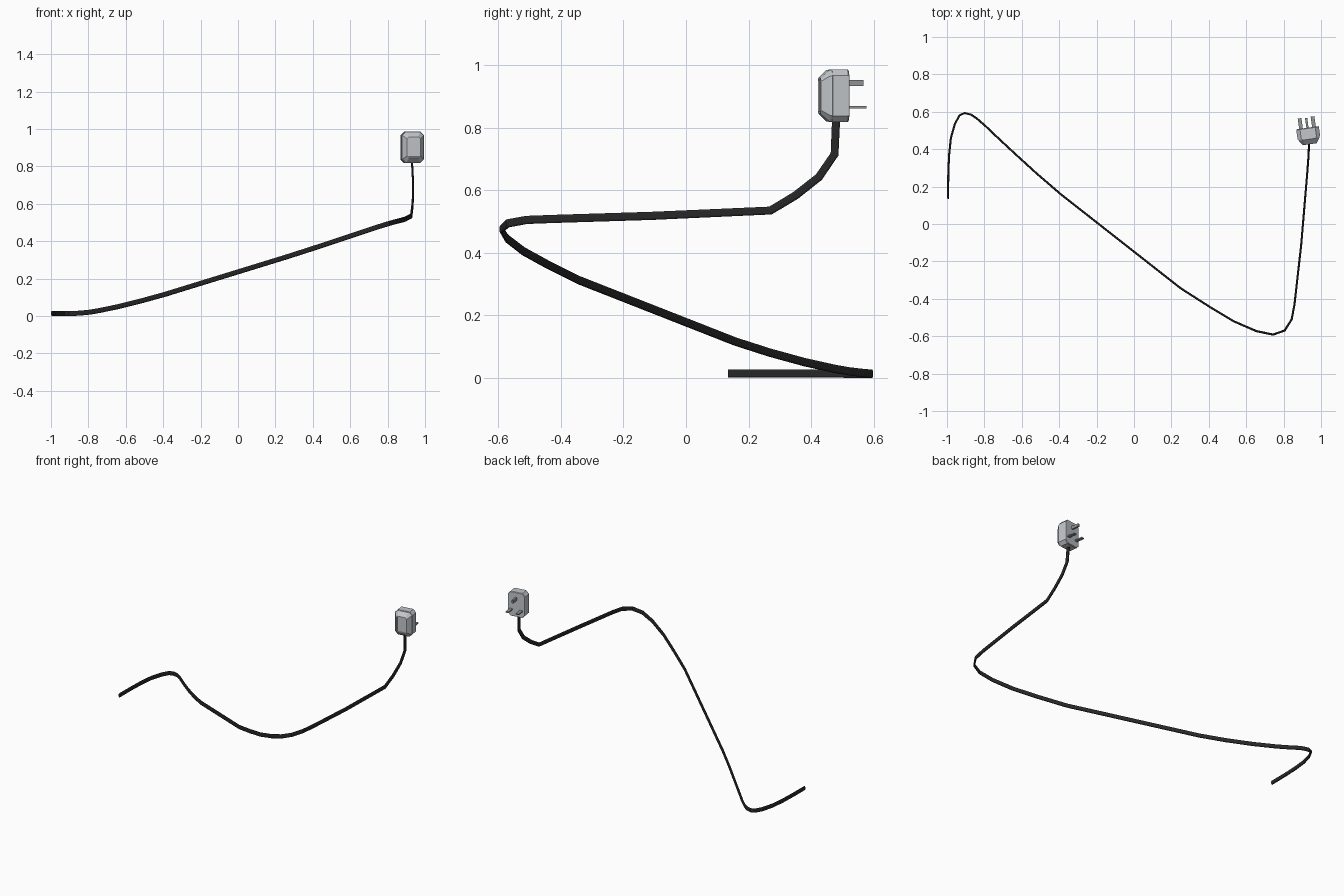
import bpy, bmesh, math
from mathutils import Vector, Matrix

if "Cube" in bpy.data.objects:
    bpy.data.objects.remove(bpy.data.objects["Cube"])


def material(name, rgb):
    m = bpy.data.materials.new(name)
    m.diffuse_color = (*rgb, 1)
    m.use_nodes = True
    m.node_tree.nodes["Principled BSDF"].inputs["Base Color"].default_value = m.diffuse_color
    return m


BLACK = material("black_rubber", (0.02, 0.02, 0.021))
GREY = material("grey_plastic", (0.54, 0.57, 0.59))
METAL = material("pin_metal", (0.29, 0.30, 0.31))


def skin(name, rings, mat, place=Matrix()):
    """Bridge equal-sized rings of points and cap both ends."""
    bm = bmesh.new()
    loops = [[bm.verts.new(place @ Vector(p)) for p in r] for r in rings]
    n = len(loops[0])
    for a, b in zip(loops, loops[1:]):
        for i in range(n):
            bm.faces.new((a[i], a[(i + 1) % n], b[(i + 1) % n], b[i]))
    bm.faces.new(loops[0])
    bm.faces.new(loops[-1])
    bmesh.ops.recalc_face_normals(bm, faces=bm.faces)
    me = bpy.data.meshes.new(name)
    bm.to_mesh(me)
    bm.free()
    me.materials.append(mat)
    ob = bpy.data.objects.new(name, me)
    bpy.context.collection.objects.link(ob)
    return ob


# Cable: flat cord swept along the path, thin sideways and tall upright
path = [Vector(p) for p in (
    (-.994, .135, .014), (-.993, .26, .014), (-.989, .365, .014), (-.979, .46, .014),
    (-.957, .537, .013), (-.932, .582, .013), (-.905, .593, .013),
    (-.872, .585, .014), (-.84, .564, .016), (-.79, .52, .021), (-.743, .475, .029),
    (-.641, .38, .050), (-.517, .267, .081), (-.39, .158, .116),
    (.25, -.344, .313), (.40, -.44, .361),
    (.533, -.52, .405), (.655, -.573, .446), (.743, -.591, .475),
    (.805, -.570, .494), (.843, -.51, .505), (.858, -.43, .508),
    (.894, -.11, .518), (.926, .27, .535), (.932, .35, .583),
    (.936, .425, .642), (.936, .475, .715), (.930, .48, .83))]
rings = []
for i, p in enumerate(path):
    d0 = (p - path[max(i - 1, 0)]).normalized()
    d1 = (path[min(i + 1, len(path) - 1)] - p).normalized()
    t = (d0 + d1).normalized()
    # in the steep rise the thin side stays along x
    side = Vector((1, 0, 0)) if p.z > .6 else t.cross(Vector((0, 0, 1))).normalized()
    up = side.cross(t)
    rings.append([p + side * .0055 * a + up * .013 * b for a, b in (
        (1, .6), (.5, 1), (-.5, 1), (-1, .6), (-1, -.6), (-.5, -1), (.5, -1), (1, -.6))])
skin("cable", rings, BLACK)

# Plug, turned slightly about the vertical
place = Matrix.Translation((.933, .475, .902)) @ Matrix.Rotation(math.radians(8), 4, 'Z')


def octagon(v, w, h, c):
    return [(x, v, z) for x, z in (
        (w, h - c), (w - c, h), (c - w, h), (-w, h - c),
        (-w, c - h), (c - w, -h), (w - c, -h), (w, c - h))]


# Rear half with chamfered edge
skin("plug_base", [octagon(*r) for r in (
    (.040, .059, .081, .019), (.036, .061, .084, .020), (-.014, .061, .084, .020))],
    GREY, place)
# Front cover, tapered, with a sunken rectangular panel
skin("plug_cover", [octagon(*r) for r in (
    (-.013, .058, .082, .019), (-.022, .056, .082, .019), (-.046, .039, .060, .012),
    (-.049, .036, .056, .010), (-.049, .029, .051, .001), (-.045, .028, .050, .001))],
    GREY, place)


# Three flat-sided pins
def pin(name, x, z, w, h, tip):
    skin(name, [[(x + a * w, v, z + b * h)
                 for a, b in ((1, 1), (-1, 1), (-1, -1), (1, -1))]
                for v in (.035, tip)], METAL, place)


pin("earth_pin", 0, .041, .006, .010, .093)
for name, x in (("left_pin", -.035), ("right_pin", .035)):
    pin(name, x, -.036, .010, .004, .096)
